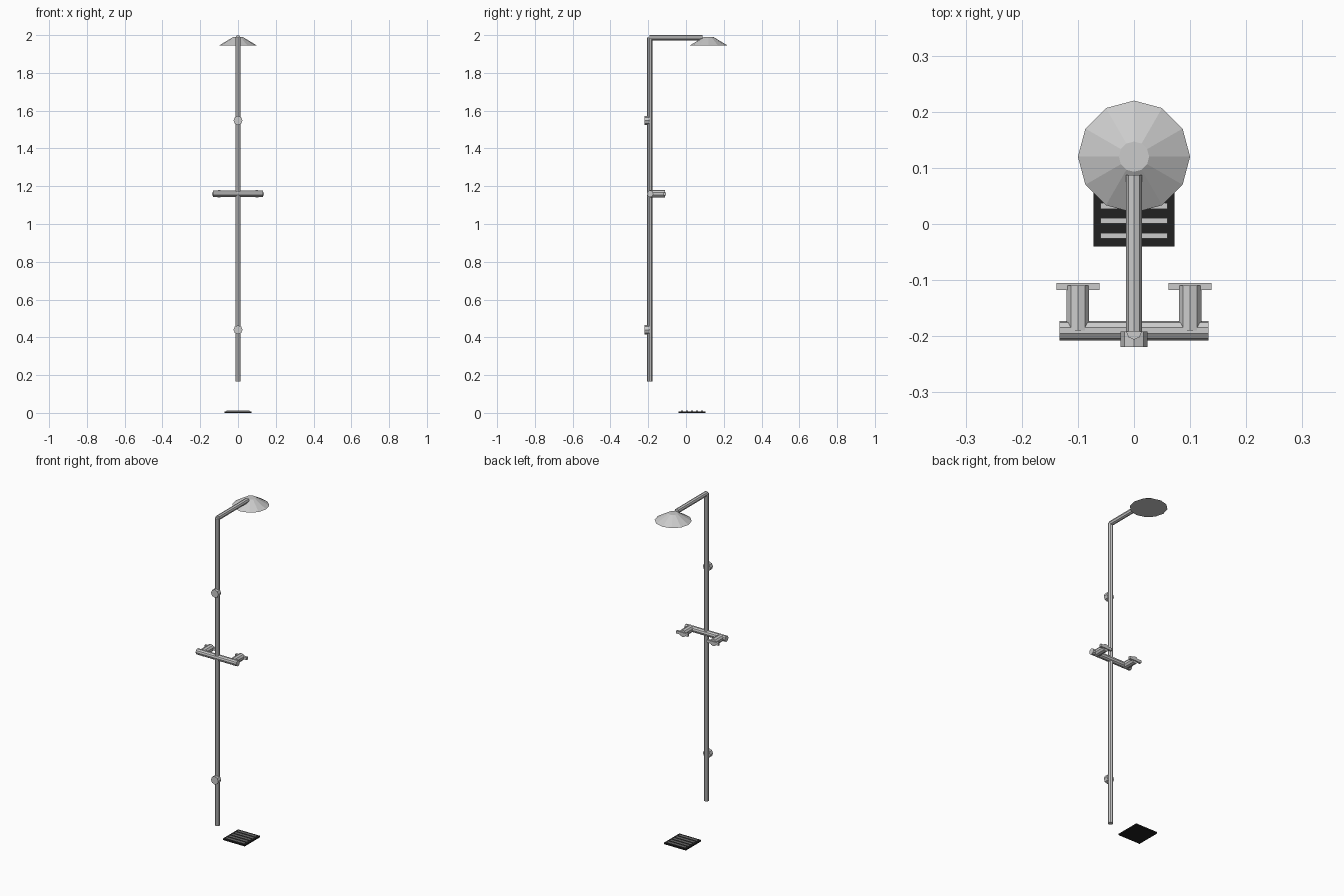
import bpy, math
from mathutils import Vector

if "Cube" in bpy.data.objects:
    bpy.data.objects.remove(bpy.data.objects["Cube"])


def tube(name, a, b, r, sides=8, r2=None, spin=0.0):
    """Flat-sided cylinder or cone frustum from point a to point b."""
    a, b = Vector(a), Vector(b)
    d = b - a
    bpy.ops.mesh.primitive_cone_add(vertices=sides, radius1=r, radius2=r if r2 is None else r2,
                                    depth=d.length)
    o = bpy.context.object
    o.name = name
    o.rotation_mode = 'QUATERNION'
    turn = Vector((0, 0, 1)).rotation_difference(d)
    o.rotation_quaternion = turn @ Vector((0, 0, 1)).rotation_difference(Vector((0, 0, 1)))
    o.location = (a + b) / 2
    if spin:
        for v in o.data.vertices:
            x, y = v.co.x, v.co.y
            v.co.x = x * math.cos(spin) - y * math.sin(spin)
            v.co.y = x * math.sin(spin) + y * math.cos(spin)
    return o


def box(name, center, size):
    bpy.ops.mesh.primitive_cube_add(size=1, location=center)
    o = bpy.context.object
    o.name = name
    o.scale = size
    return o


PY = -0.192  # depth of the riser

# Riser pipe and overhead arm
tube("riser_pipe", (0, PY, 0.165), (0, PY, 1.987), 0.014)
tube("shower_arm", (0, PY, 1.986), (0, 0.087, 1.986), 0.014)

# Shower head
tube("shower_head", (0, 0.12, 1.945), (0, 0.12, 1.989), 0.1, 12, 0.027)

# Wall brackets
for label, z in (("lower", 0.44), ("upper", 1.548)):
    tube(label + "_wall_bracket", (0, -0.219, z), (0, PY, z), 0.024, 8)

# Mixer bar with a valve and lever at each end
tube("mixer_bar", (-0.133, -0.19, 1.16), (0.133, -0.19, 1.16), 0.0175, 10)
for label, s in (("left", -1), ("right", 1)):
    tube(label + "_valve", (s * 0.1, -0.19, 1.16), (s * 0.1, -0.11, 1.16), 0.021, 10)
    box(label + "_lever", (s * 0.1, -0.1115, 1.16), (0.077, 0.013, 0.016))

# Floor drain with raised slats
black = bpy.data.materials.new("drain_black")
black.diffuse_color = (0.015, 0.015, 0.015, 1)
black.use_nodes = True
black.node_tree.nodes["Principled BSDF"].inputs["Base Color"].default_value = black.diffuse_color
plate = box("drain_plate", (0, 0.032, 0.004), (0.144, 0.144, 0.008))
plate.data.materials.append(black)
for i in range(5):
    box(f"drain_slat_{i + 1}", (0, 0.032 + (i - 2) * 0.0265, 0.009), (0.12, 0.01, 0.006))
